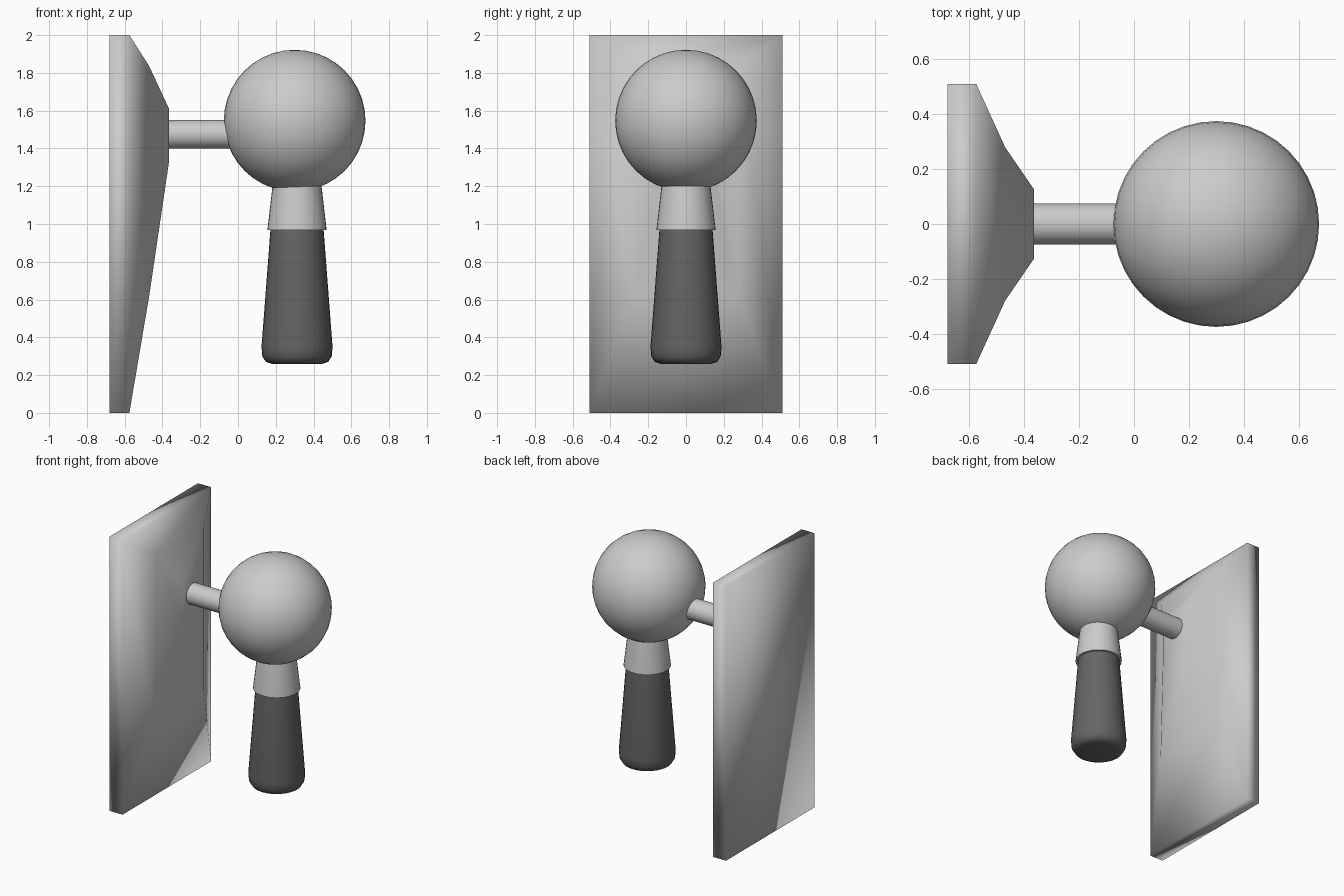
import bpy, bmesh
from math import cos, sin, pi, radians

if "Cube" in bpy.data.objects:
    bpy.data.objects.remove(bpy.data.objects["Cube"])

HANDLE_X = 0.3125


def make_object(name, bm, smooth_angle=None):
    bmesh.ops.recalc_face_normals(bm, faces=bm.faces[:])
    mesh = bpy.data.meshes.new(name)
    bm.to_mesh(mesh)
    bm.free()
    ob = bpy.data.objects.new(name, mesh)
    bpy.context.collection.objects.link(ob)
    bpy.ops.object.select_all(action='DESELECT')
    ob.select_set(True)
    bpy.context.view_layer.objects.active = ob
    if smooth_angle is None:
        bpy.ops.object.shade_smooth()
    else:
        bpy.ops.object.shade_smooth_by_angle(angle=radians(smooth_angle))
    return ob


def loft(name, rings, smooth_angle=None):
    """Bridge equal-length point rings and cap both ends."""
    bm = bmesh.new()
    loops = [[bm.verts.new(p) for p in ring] for ring in rings]
    n = len(loops[0])
    for a, b in zip(loops, loops[1:]):
        for i in range(n):
            j = (i + 1) % n
            bm.faces.new((a[i], a[j], b[j], b[i]))
    bm.faces.new(loops[0])
    bm.faces.new(loops[-1])
    return make_object(name, bm, smooth_angle)


def rect(x, half_y, z0, z1):
    return [(x, -half_y, z0), (x, half_y, z0), (x, half_y, z1), (x, -half_y, z1)]


def circle_z(r, z, n=32):
    return [(HANDLE_X + r * cos(2 * pi * i / n), r * sin(2 * pi * i / n), z)
            for i in range(n)]


def circle_x(x, r, zc, n=32):
    return [(x, r * cos(2 * pi * i / n), zc + r * sin(2 * pi * i / n))
            for i in range(n)]


# wall plate: slab that tapers in two steps towards the stem, softly shaded
loft("plate", [rect(-0.68, 0.51, 0, 2), rect(-0.575, 0.51, 0, 2),
               rect(-0.47, 0.28, 0.62, 1.835), rect(-0.365, 0.127, 1.33, 1.61)])

# horizontal stem from plate to ball
loft("stem", [circle_x(-0.37, 0.075, 1.475), circle_x(0.0, 0.075, 1.475)], 40)

# ball
bm = bmesh.new()
bmesh.ops.create_uvsphere(bm, u_segments=40, v_segments=20, radius=0.375)
make_object("ball", bm).location = (0.3, 0, 1.547)

# flared collar under the ball
loft("collar", [circle_z(0.125, 1.23), circle_z(0.131, 1.19), circle_z(0.157, 0.968)], 40)

# dark hand grip with rounded lower end
grip = loft("grip", [circle_z(0.14, 0.98), circle_z(0.188, 0.35), circle_z(0.184, 0.30),
                     circle_z(0.165, 0.27), circle_z(0.135, 0.26)], 50)
dark = bpy.data.materials.new("dark_grip")
dark.diffuse_color = (0.13, 0.13, 0.13, 1)
dark.use_nodes = True
dark.node_tree.nodes["Principled BSDF"].inputs["Base Color"].default_value = dark.diffuse_color
grip.data.materials.append(dark)
